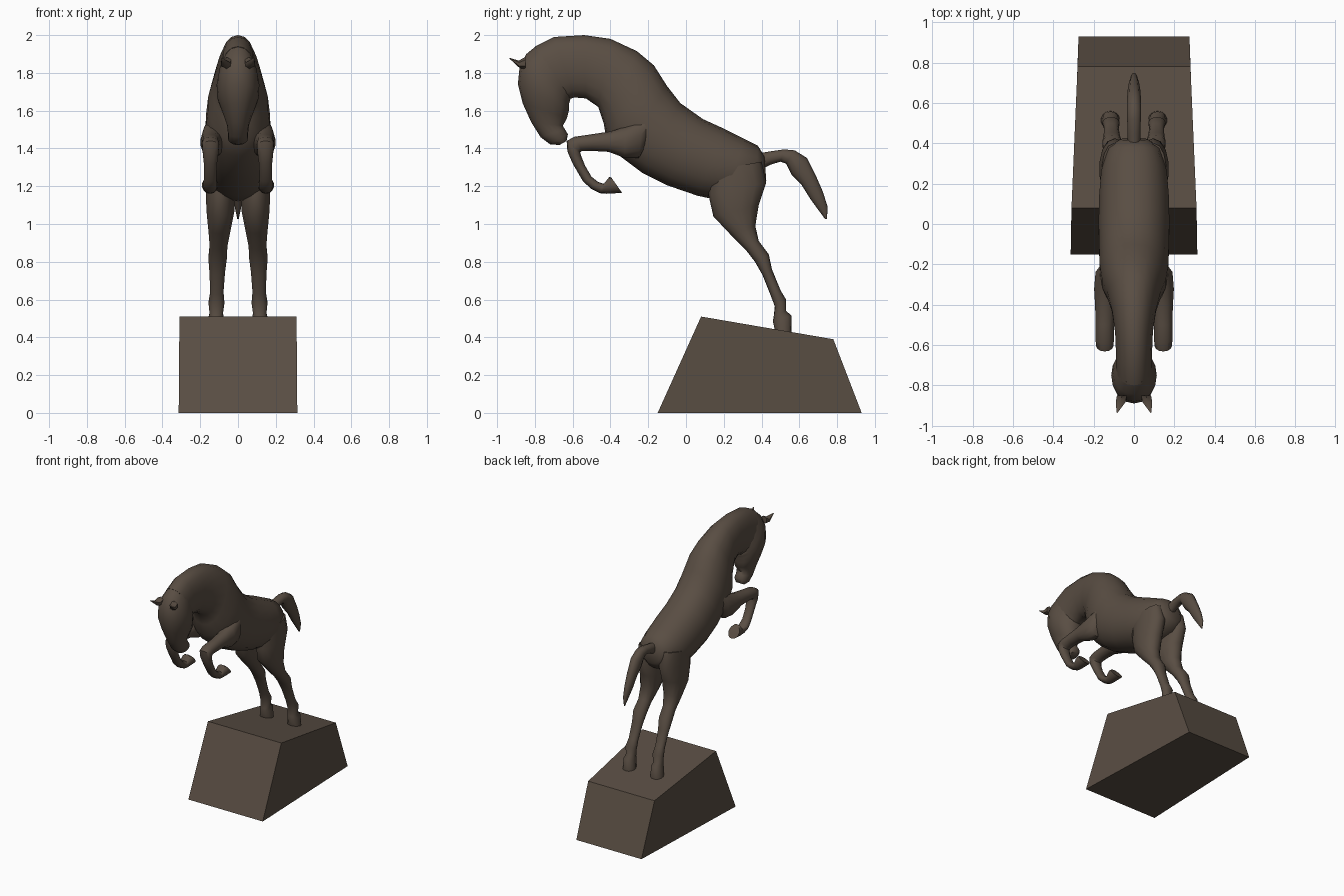
import bpy, bmesh, math
from mathutils import Vector

bronze = bpy.data.materials.new("dark bronze")
bronze.diffuse_color = (0.10, 0.075, 0.056, 1)


def finish(name, bm, angle=50, mirror=False):
    bmesh.ops.recalc_face_normals(bm, faces=bm.faces)
    me = bpy.data.meshes.new(name)
    bm.to_mesh(me)
    bm.free()
    ob = bpy.data.objects.new(name, me)
    bpy.context.collection.objects.link(ob)
    me.materials.append(bronze)
    if angle:
        bpy.ops.object.select_all(action='DESELECT')
        ob.select_set(True)
        bpy.context.view_layer.objects.active = ob
        bpy.ops.object.shade_smooth_by_angle(angle=math.radians(angle))
    if mirror:
        ob.modifiers.new("mirror", 'MIRROR')
    return ob


def loft(name, rings, sides=14, power=0.9, mirror=False, angle=50):
    """Each ring: (y1, z1, y2, z2, half width, centre x), edge to edge in side view."""
    bm = bmesh.new()
    prev = None
    for r in rings:
        y1, z1, y2, z2, w = r[:5]
        cx = r[5] if len(r) > 5 else 0
        a, b = Vector((cx, y1, z1)), Vector((cx, y2, z2))
        mid, half = (a + b) / 2, (a - b) / 2
        ring = []
        for i in range(sides):
            t = 2 * math.pi * i / sides
            c, s = math.cos(t), math.sin(t)
            s = math.copysign(abs(s) ** power, s)
            ring.append(bm.verts.new(mid + half * c + Vector((w * s, 0, 0))))
        if prev:
            for i in range(sides):
                j = (i + 1) % sides
                bm.faces.new((prev[i], prev[j], ring[j], ring[i]))
        else:
            bm.faces.new(ring)
        prev = ring
    bm.faces.new(prev)
    return finish(name, bm, angle, mirror)


# Wedge-shaped plinth, slightly narrower at the back
bm = bmesh.new()
profile = [(-0.15, 0, 0.314), (0.93, 0, 0.275), (0.78, 0.39, 0.28), (0.08, 0.51, 0.31)]
left = [bm.verts.new((-w, y, z)) for y, z, w in profile]
right = [bm.verts.new((w, y, z)) for y, z, w in profile]
bm.faces.new(left)
bm.faces.new(right)
for i in range(4):
    j = (i + 1) % 4
    bm.faces.new((left[i], left[j], right[j], right[i]))
finish("plinth", bm, angle=0)

# Trunk and arched neck, rump to poll
loft("body_and_neck", [
    (0.415, 1.36, 0.425, 1.23, 0.07), (0.38, 1.415, 0.37, 1.17, 0.13),
    (0.31, 1.45, 0.20, 1.12, 0.165), (0.2, 1.505, 0.06, 1.15, 0.175),
    (0.09, 1.555, -0.1, 1.205, 0.178), (-0.03, 1.64, -0.23, 1.27, 0.175),
    (-0.1, 1.73, -0.35, 1.36, 0.172), (-0.17, 1.84, -0.42, 1.44, 0.16),
    (-0.26, 1.915, -0.435, 1.53, 0.135), (-0.40, 1.98, -0.465, 1.62, 0.11),
    (-0.54, 2.0, -0.53, 1.665, 0.095), (-0.70, 1.99, -0.59, 1.67, 0.09),
    (-0.80, 1.94, -0.62, 1.66, 0.09),
], sides=18)

# Head, poll to muzzle
loft("head", [
    (-0.79, 1.945, -0.61, 1.67, 0.088), (-0.845, 1.90, -0.615, 1.65, 0.105),
    (-0.88, 1.84, -0.62, 1.635, 0.113), (-0.89, 1.74, -0.62, 1.60, 0.11),
    (-0.865, 1.64, -0.63, 1.56, 0.085), (-0.82, 1.54, -0.652, 1.52, 0.06),
    (-0.77, 1.46, -0.64, 1.50, 0.053), (-0.72, 1.422, -0.625, 1.475, 0.052),
    (-0.67, 1.418, -0.632, 1.44, 0.032),
], sides=16)

# Hind leg, hip to hoof
loft("hind_legs", [
    (0.12, 1.28, 0.40, 1.33, 0.06, 0.10), (0.12, 1.15, 0.425, 1.22, 0.078, 0.095),
    (0.145, 1.04, 0.385, 1.10, 0.075, 0.093), (0.23, 0.95, 0.367, 0.99, 0.06, 0.098),
    (0.315, 0.865, 0.385, 0.91, 0.048, 0.103), (0.365, 0.80, 0.438, 0.84, 0.05, 0.108),
    (0.405, 0.73, 0.455, 0.76, 0.042, 0.11), (0.445, 0.63, 0.50, 0.65, 0.036, 0.112),
    (0.47, 0.565, 0.53, 0.60, 0.043, 0.114), (0.465, 0.515, 0.53, 0.54, 0.036, 0.115),
    (0.46, 0.485, 0.558, 0.515, 0.042, 0.116), (0.47, 0.44, 0.56, 0.422, 0.047, 0.117),
], mirror=True)

# Tucked front leg, shoulder to hoof
loft("front_legs", [
    (-0.17, 1.60, -0.20, 1.42, 0.03, 0.12), (-0.23, 1.55, -0.25, 1.35, 0.062, 0.13),
    (-0.32, 1.515, -0.325, 1.35, 0.062, 0.137), (-0.40, 1.49, -0.41, 1.382, 0.052, 0.142),
    (-0.50, 1.475, -0.50, 1.387, 0.046, 0.145), (-0.59, 1.462, -0.55, 1.387, 0.046, 0.145),
    (-0.632, 1.44, -0.56, 1.38, 0.045, 0.145), (-0.628, 1.385, -0.555, 1.36, 0.042, 0.145),
    (-0.60, 1.32, -0.535, 1.31, 0.035, 0.146), (-0.545, 1.225, -0.50, 1.25, 0.034, 0.147),
    (-0.50, 1.185, -0.465, 1.222, 0.039, 0.148), (-0.455, 1.163, -0.435, 1.213, 0.034, 0.148),
    (-0.42, 1.16, -0.405, 1.25, 0.042, 0.148), (-0.338, 1.165, -0.395, 1.245, 0.044, 0.148),
], mirror=True)

# Arched tail
loft("tail", [
    (0.36, 1.37, 0.38, 1.28, 0.03), (0.45, 1.385, 0.45, 1.315, 0.034),
    (0.52, 1.395, 0.50, 1.33, 0.035), (0.575, 1.39, 0.53, 1.32, 0.037),
    (0.64, 1.35, 0.56, 1.26, 0.037), (0.69, 1.25, 0.61, 1.21, 0.033),
    (0.725, 1.17, 0.66, 1.13, 0.026), (0.75, 1.09, 0.70, 1.075, 0.016),
    (0.746, 1.025, 0.735, 1.028, 0.004),
], sides=10)

# Pointed ears
loft("ears", [
    (-0.85, 1.885, -0.85, 1.82, 0.028, 0.06), (-0.885, 1.865, -0.88, 1.825, 0.027, 0.066),
    (-0.936, 1.88, -0.934, 1.875, 0.003, 0.084),
], sides=6, mirror=True)
